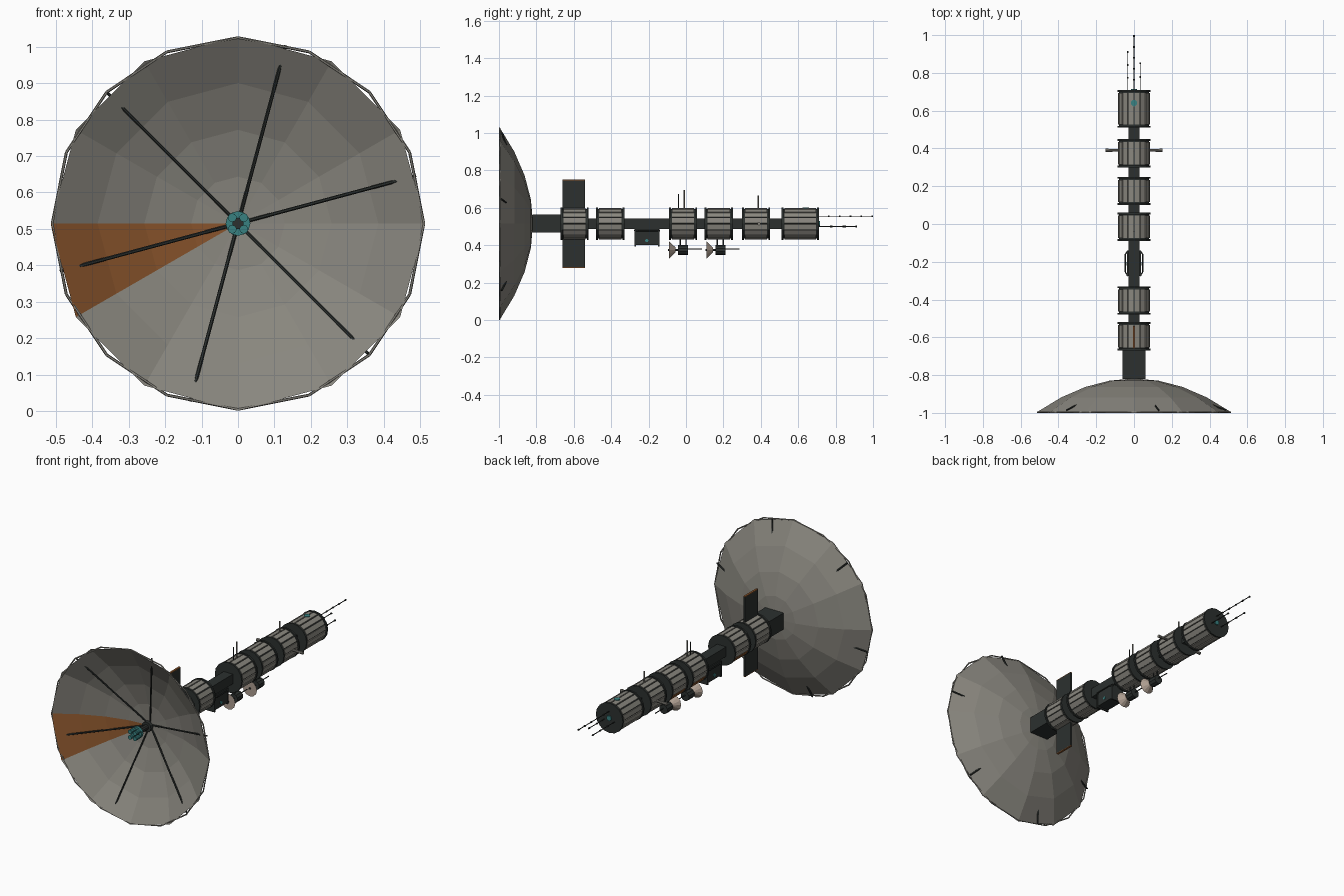
import bpy, bmesh, math
from mathutils import Vector, Matrix

if "Cube" in bpy.data.objects:
    bpy.data.objects.remove(bpy.data.objects["Cube"])

AXIS = 0.515  # height of the station's long axis


def material(name, rgb):
    m = bpy.data.materials.new(name)
    m.diffuse_color = (*rgb, 1)
    m.use_nodes = True
    m.node_tree.nodes["Principled BSDF"].inputs["Base Color"].default_value = m.diffuse_color
    return m


GREY = material("warm_grey", (0.25, 0.24, 0.21))
DARK = material("dark_metal", (0.025, 0.03, 0.028))
ORANGE = material("burnt_orange", (0.25, 0.09, 0.025))
TEAL = material("teal", (0.04, 0.22, 0.22))
TAN = material("pale_tan", (0.42, 0.34, 0.28))


def finish(name, bm, *mats):
    me = bpy.data.meshes.new(name)
    bm.to_mesh(me)
    bm.free()
    for m in mats:
        me.materials.append(m)
    ob = bpy.data.objects.new(name, me)
    bpy.context.collection.objects.link(ob)
    return ob


def add_rod(bm, a, b, r1, r2=None, sides=8):
    a, b = Vector(a), Vector(b)
    d = b - a
    mat = Matrix.Translation((a + b) / 2) @ d.to_track_quat('Z', 'Y').to_matrix().to_4x4()
    bmesh.ops.create_cone(bm, cap_ends=True, segments=sides, radius1=r1,
                          radius2=r1 if r2 is None else r2, depth=d.length, matrix=mat)


def rod(name, a, b, r1, mat, r2=None, sides=8):
    bm = bmesh.new()
    add_rod(bm, a, b, r1, r2, sides)
    return finish(name, bm, mat)


def add_box(bm, lo, hi, pre=Matrix()):
    lo, hi = Vector(lo), Vector(hi)
    return bmesh.ops.create_cube(bm, size=1, matrix=pre @ Matrix.Translation((lo + hi) / 2)
                                 @ Matrix.Diagonal((*(hi - lo), 1)))["verts"]


def box(name, lo, hi, mat):
    bm = bmesh.new()
    add_box(bm, lo, hi)
    return finish(name, bm, mat)


def polar(r, y, ang):
    return Vector((r * math.cos(ang), y, AXIS + r * math.sin(ang)))


# Main dish: 12 sides, 4 rings, front skin and back skin, one orange sector
R, N, RINGS = 0.514, 12, 4
bm = bmesh.new()
rims = []
for back in (0, 1):
    off = 0.004 * back
    apex = bm.verts.new((0, -0.822 + off, AXIS))
    rings = [[bm.verts.new(polar(R * j / RINGS, -0.822 - 0.178 * (j / RINGS) ** 2 + off,
                                 math.tau * k / N)) for k in range(N)]
             for j in range(1, RINGS + 1)]
    for k in range(N):
        n = (k + 1) % N
        faces = [bm.faces.new((apex, rings[0][k], rings[0][n]))]
        for i, o in zip(rings, rings[1:]):
            faces.append(bm.faces.new((i[k], o[k], o[n], i[n])))
        for f in faces:
            f.material_index = int(k == 6 and not back)
            if back:
                f.normal_flip()
    rims.append(rings[-1])
for k in range(N):
    n = (k + 1) % N
    bm.faces.new((rims[0][k], rims[1][k], rims[1][n], rims[0][n]))
finish("main_dish", bm, GREY, ORANGE)

# Rim hoop (16 sides) and six straight ribs that poke through near the rim
bm = bmesh.new()
for k in range(16):
    add_rod(bm, polar(0.51, -0.995, math.tau * k / 16),
            polar(0.51, -0.995, math.tau * (k + 1) / 16), 0.004, sides=6)
finish("rim_hoop", bm, GREY)
for k in range(6):
    a = math.radians(15 + 60 * k)
    rod("dish_rib", polar(0.025, -0.823, a), polar(0.505, -0.985, a), 0.005, DARK, sides=6)

# Feed horn in the dish
rod("feed_stalk", (0, -0.82, AXIS), (0, -0.95, AXIS), 0.016, DARK, sides=10)
rod("feed_base", (0, -0.83, AXIS), (0, -0.85, AXIS), 0.03, DARK, sides=12)
rod("feed_plate", (0, -0.925, AXIS), (0, -0.94, AXIS), 0.034, TEAL, sides=12)
for sx in (-1, 1):
    for sz in (-1, 1):
        x, z = sx * 0.016, AXIS + sz * 0.016
        rod("feed_horn", (x, -0.94, z), (x, -0.98, z), 0.012, TEAL, sides=10)

# Spine and dish mount
box("dish_mount", (-0.06, -0.82, AXIS - 0.048), (0.06, -0.665, AXIS + 0.048), DARK)
box("spine", (-0.03, -0.67, AXIS - 0.028), (0.03, 0.52, AXIS + 0.028), DARK)

# Drum modules: dark core, end flanges, 16 skin panels
MODULES = [(-0.67, -0.52), (-0.48, -0.33), (-0.09, 0.06), (0.10, 0.25), (0.30, 0.45), (0.51, 0.71)]
for i, (y0, y1) in enumerate(MODULES):
    bm = bmesh.new()
    add_rod(bm, (0, y0 + 0.002, AXIS), (0, y1 - 0.002, AXIS), 0.08, sides=16)
    for y in (y0, y1 - 0.01):
        add_rod(bm, (0, y, AXIS), (0, y + 0.01, AXIS), 0.088, sides=16)
    finish("module_core", bm, DARK)
    bm = bmesh.new()
    for k in range(16):
        turn = Matrix.Translation((0, 0, AXIS)) @ Matrix.Rotation(-math.tau * (k + 0.5) / 16, 4, 'Y')
        vs = add_box(bm, (0.074, y0 + 0.016, -0.0135), (0.084, y1 - 0.016, 0.0135), turn)
        if k == 9 and i in (1, 2, 3):
            for f in {f for v in vs for f in v.link_faces}:
                f.material_index = 1
    finish("module_panels", bm, GREY, ORANGE)

# Upright fins with orange tips
for s in (-1, 1):
    def span(a, b):
        return sorted((AXIS + s * a, AXIS + s * b))
    z0, z1 = span(0.07, 0.232)
    box("fin", (-0.006, -0.66, z0), (0.006, -0.54, z1), DARK)
    z0, z1 = span(0.232, 0.236)
    box("fin_tip", (-0.006, -0.66, z0), (0.006, -0.54, z1), ORANGE)

# Equipment box slung under the spine, with rails
box("equipment_box", (-0.036, -0.27, 0.4), (0.036, -0.15, 0.487), DARK)
for y in (-0.275, -0.151):
    box("equipment_end", (-0.04, y, 0.392), (0.04, y + 0.008, 0.487), DARK)
for s in (-1, 1):
    bm = bmesh.new()
    pts = [(s * 0.03, -0.275, 0.478), (s * 0.046, -0.255, 0.478),
           (s * 0.046, -0.16, 0.478), (s * 0.03, -0.14, 0.478)]
    for a, b in zip(pts, pts[1:]):
        add_rod(bm, a, b, 0.004, sides=6)
    finish("equipment_rail", bm, DARK)
    rod("equipment_light", (s * 0.034, -0.21, 0.425), (s * 0.04, -0.21, 0.425), 0.009, TEAL)

# Two small dishes hanging below
for y in (0.0, 0.2):
    z = 0.375
    rod("small_dish", (0, y - 0.09, z), (0, y - 0.055, z), 0.046, TAN, 0.012, 12)
    rod("small_dish_feed", (0, y - 0.095, z), (0, y - 0.04, z), 0.006, DARK)
    rod("small_dish_body", (0, y - 0.042, z), (0, y + 0.01, z), 0.027, DARK, sides=10)
    rod("small_dish_whip", (0, y + 0.01, z + 0.005), (0, y + 0.085, z + 0.005), 0.003, DARK, sides=6)
    for dy in (-0.032, 0.0):
        rod("small_dish_hanger", (0, y + dy, z), (0, y + dy, 0.44), 0.004, DARK, sides=6)

# Antennas on the modules
rod("mast_dark", (0, -0.04, 0.59), (0, -0.04, 0.675), 0.003, DARK, sides=6)
rod("mast_grey", (0, -0.01, 0.59), (0, -0.01, 0.695), 0.004, GREY, sides=6)
rod("mast_rear", (0, 0.385, 0.59), (0, 0.385, 0.665), 0.004, GREY, sides=6)
for s in (-1, 1):
    rod("side_antenna", (s * 0.08, 0.39, AXIS), (s * 0.15, 0.39, AXIS), 0.006, GREY, 0.009, 8)

# Rear whip antennas with beads
for x, z, tip in ((0, 0.555, 1.0), (-0.033, 0.5, 0.915), (0.033, 0.5, 0.855)):
    bm = bmesh.new()
    add_rod(bm, (x, 0.7, z), (x, tip, z), 0.0025, sides=6)
    n = round((tip - 0.71) / 0.06)
    for k in range(1, n + 1):
        y = 0.71 + (tip - 0.71) * k / n
        add_rod(bm, (x, y - 0.009, z), (x, y, z), 0.005, sides=8)
    finish("rear_whip", bm, DARK)

# Teal ports on the last module
rod("end_port", (0, 0.705, AXIS), (0, 0.716, AXIS), 0.015, TEAL, sides=12)
rod("top_port", (0, 0.64, 0.59), (0, 0.64, 0.602), 0.017, TEAL, sides=12)
